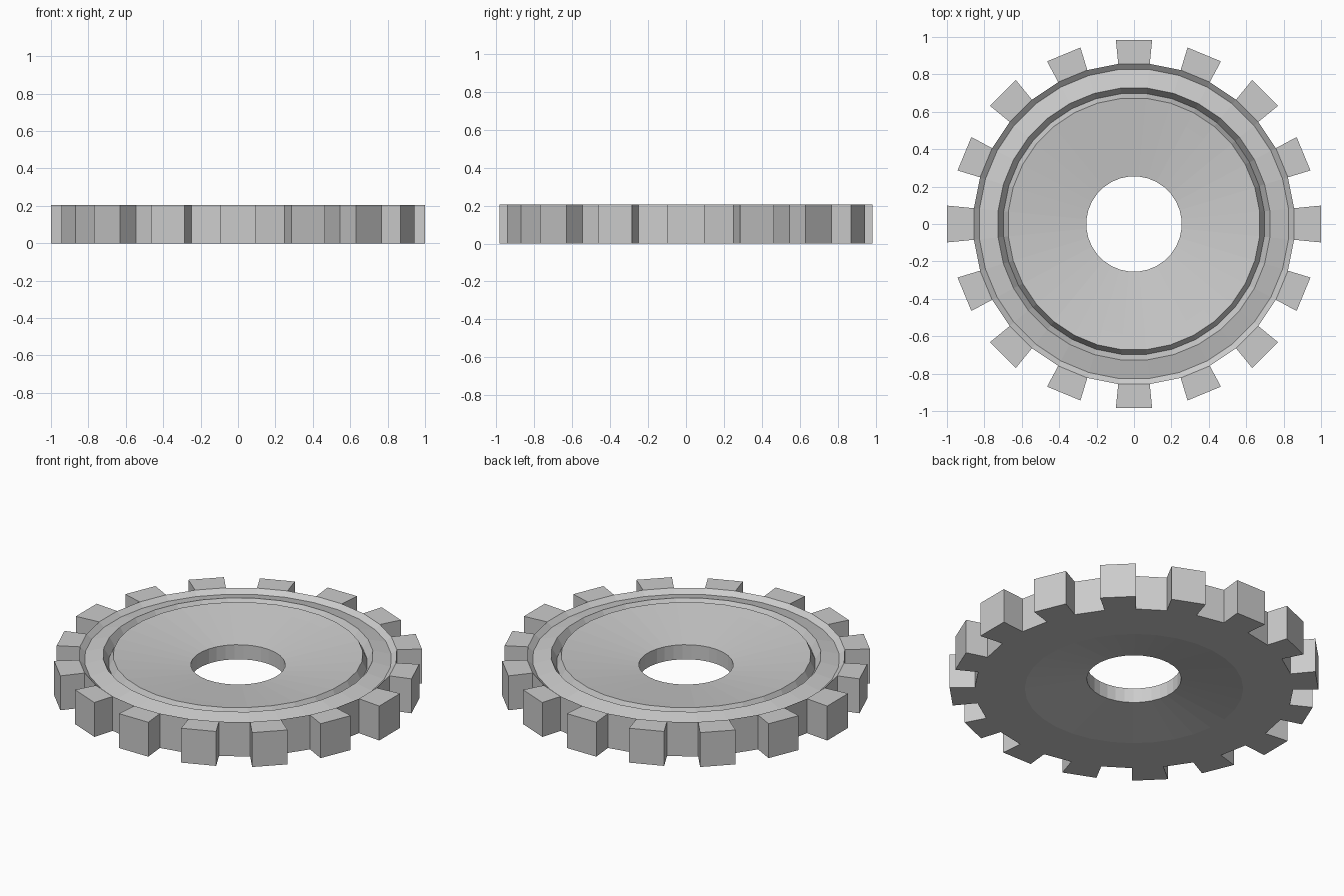
import bpy, bmesh
from math import cos, sin, pi

if "Cube" in bpy.data.objects:
    bpy.data.objects.remove(bpy.data.objects["Cube"])

N = 32                      # sides of the body; every second side carries a tooth
TOP = 0.205

# closed cross-section (radius, height), from the outer bottom edge over the top to the bore
profile = [(0.86, 0), (0.86, TOP),            # rim wall
           (0.83, 0.18), (0.73, TOP),         # outer sloped band
           (0.70, 0.155), (0.675, TOP),       # groove
           (0.59, 0.193), (0.255, 0.147),     # dished web
           (0.255, 0.06), (0.59, 0.0)]        # bore and underside
# tooth tip radii, repeating over half a turn
tips = [1.0048, 0.986, 0.996, 0.986, 0.988, 0.986, 0.996, 0.986]


def point(r, z, i):
    a = 2 * pi * (i - 0.5) / N
    return (r * cos(a), r * sin(a), z)


bm = bmesh.new()
rings = [[bm.verts.new(point(r, z, i)) for i in range(N)] for r, z in profile]
for k in range(len(rings)):
    a, b = rings[k], rings[(k + 1) % len(rings)]
    for i in range(N):
        j = (i + 1) % N
        if k == 0 and i % 2 == 0:             # tooth replaces this wall side
            r = tips[(i // 2) % 8]
            c = [bm.verts.new(point(r, z, n)) for n, z in
                 ((i, 0), (i + 1, 0), (i + 1, TOP), (i, TOP))]
            root = [a[i], a[j], b[j], b[i]]
            bm.faces.new(c)
            for m in range(4):
                n = (m + 1) % 4
                bm.faces.new((root[m], root[n], c[n], c[m]))
        else:
            bm.faces.new((a[i], a[j], b[j], b[i]))
bmesh.ops.recalc_face_normals(bm, faces=bm.faces)

mesh = bpy.data.meshes.new("gear_wheel")
bm.to_mesh(mesh)
bm.free()
bpy.context.collection.objects.link(bpy.data.objects.new("gear_wheel", mesh))
